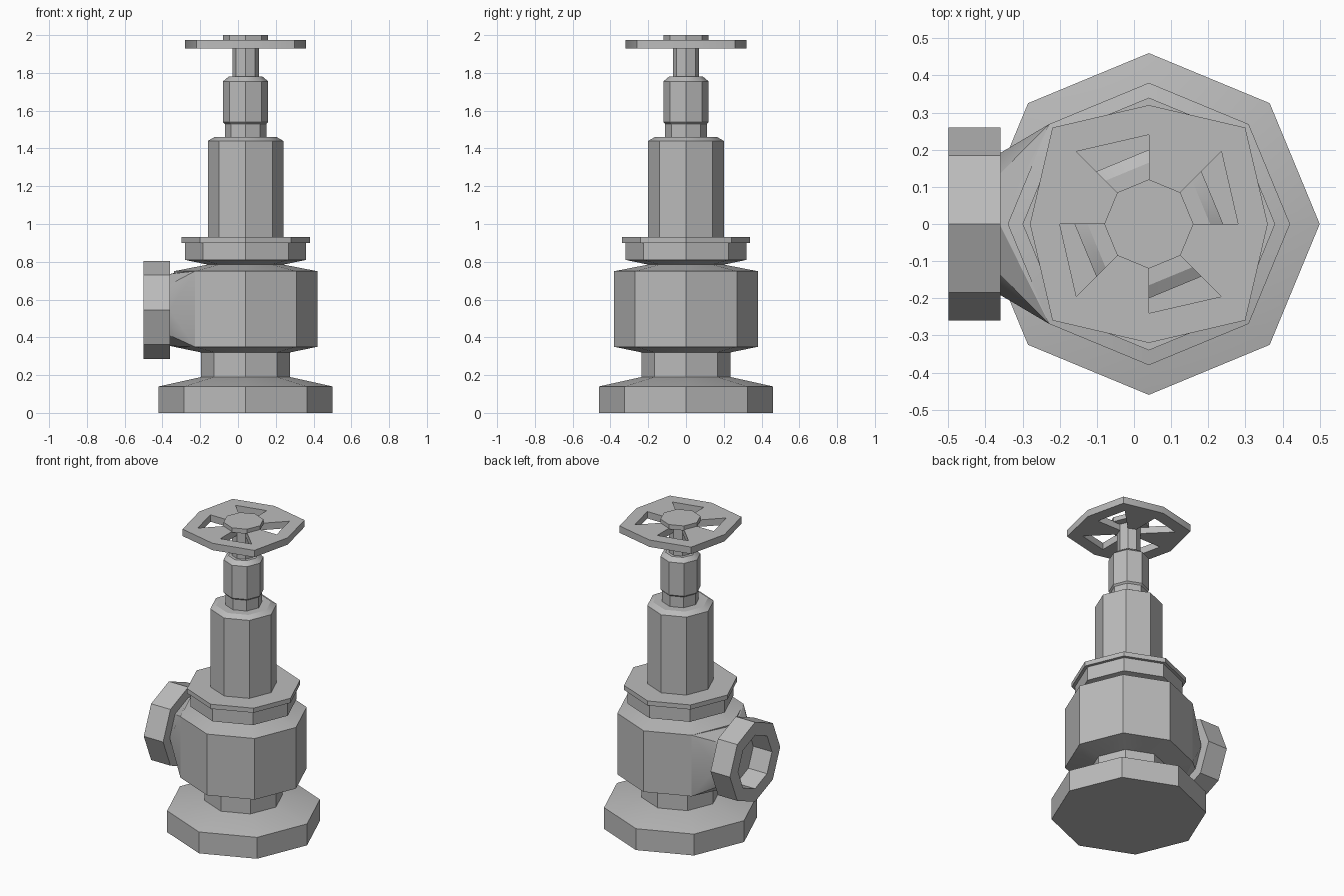
import bpy, bmesh
from math import sin, cos, pi, radians
from mathutils import Vector

cube = bpy.data.objects.get("Cube")
if cube:
    bpy.data.objects.remove(cube)

SIDES = 8
CX = 0.04       # axis of the valve column
PORT_Z = 0.545  # axis of the side port

metal = bpy.data.materials.new("grey metal")
metal.use_nodes = True
grey = (0.5, 0.5, 0.5, 1)
metal.diffuse_color = grey
metal.node_tree.nodes["Principled BSDF"].inputs["Base Color"].default_value = grey


def finish(name, bm):
    bmesh.ops.recalc_face_normals(bm, faces=bm.faces)
    mesh = bpy.data.meshes.new(name)
    bm.to_mesh(mesh)
    bm.free()
    mesh.materials.append(metal)
    obj = bpy.data.objects.new(name, mesh)
    bpy.context.collection.objects.link(obj)
    bpy.ops.object.select_all(action='DESELECT')
    obj.select_set(True)
    bpy.context.view_layer.objects.active = obj
    bpy.ops.object.shade_smooth_by_angle(angle=radians(30))
    return obj


def upright(r, h, a):
    return Vector((CX + r * cos(a), r * sin(a), h))


def sideways(r, h, a):
    return Vector((h, r * cos(a), PORT_Z + r * sin(a)))


def lathe(name, profile, place=upright):
    """Octagonal turned solid with capped ends; profile is (radius, height)."""
    bm = bmesh.new()
    rings = [[bm.verts.new(place(r, h, 2 * pi * i / SIDES)) for i in range(SIDES)]
             for r, h in profile]
    for low, high in zip(rings, rings[1:]):
        for i in range(SIDES):
            j = (i + 1) % SIDES
            bm.faces.new((low[i], low[j], high[j], high[i]))
    bm.faces.new(rings[0])
    bm.faces.new(rings[-1])
    return finish(name, bm)


# Main column
lathe("base_flange", [(0.46, 0), (0.46, 0.14), (0.235, 0.19)])
lathe("valve_body", [(0.235, 0.18), (0.235, 0.32), (0.38, 0.35), (0.38, 0.75),
                     (0.20, 0.785), (0.32, 0.81), (0.32, 0.90)])
lathe("collar", [(0.34, 0.90), (0.34, 0.93)])
lathe("bonnet", [(0.20, 0.92), (0.20, 1.44), (0.165, 1.46)])
lathe("gland_neck", [(0.11, 1.45), (0.11, 1.535)])
lathe("gland_nut", [(0.11, 1.53), (0.12, 1.54), (0.12, 1.755), (0.09, 1.78)])
lathe("stem", [(0.07, 1.77), (0.07, 1.98)])
lathe("wheel_hub", [(0.12, 1.97), (0.12, 2.0)])

# Side port: flange with a recessed bore
lathe("port_flange", [(0.15, -0.36), (0.26, -0.36), (0.26, -0.50), (0.175, -0.50),
                      (0.175, -0.365)], sideways)

# Flared neck blending the port into the two nearest body faces
bm = bmesh.new()
for i in range(SIDES):
    bm.verts.new(sideways(0.19, -0.362, 2 * pi * i / SIDES))
for angle in (0.75 * pi, 1.25 * pi):
    for z in (0.35, 0.75):
        bm.verts.new(upright(0.38, z, angle))
bm.verts.new(upright(0.20, 0.785, pi))
bm.verts.new(upright(0.235, 0.32, pi))
hull = bmesh.ops.convex_hull(bm, input=bm.verts)
bmesh.ops.delete(bm, geom=hull["geom_interior"], context='VERTS')
finish("port_neck", bm)

# Handwheel: rim wider at the diagonals, with every other sector open
bm = bmesh.new()
rings = []
for axis_r, diagonal_r in ((0.06, 0.06), (0.24, 0.276), (0.32, 0.367)):
    rings.append([bm.verts.new(upright(diagonal_r if i % 2 else axis_r, 1.93,
                                       2 * pi * i / SIDES)) for i in range(SIDES)])
hub, inner, outer = rings
for i in range(SIDES):
    j = (i + 1) % SIDES
    bm.faces.new((inner[i], inner[j], outer[j], outer[i]))
    if i % 2:
        bm.faces.new((hub[i], hub[j], inner[j], inner[i]))
raised = bmesh.ops.extrude_face_region(bm, geom=bm.faces[:])
for v in raised["geom"]:
    if isinstance(v, bmesh.types.BMVert):
        v.co.z += 0.045
finish("handwheel", bm)
